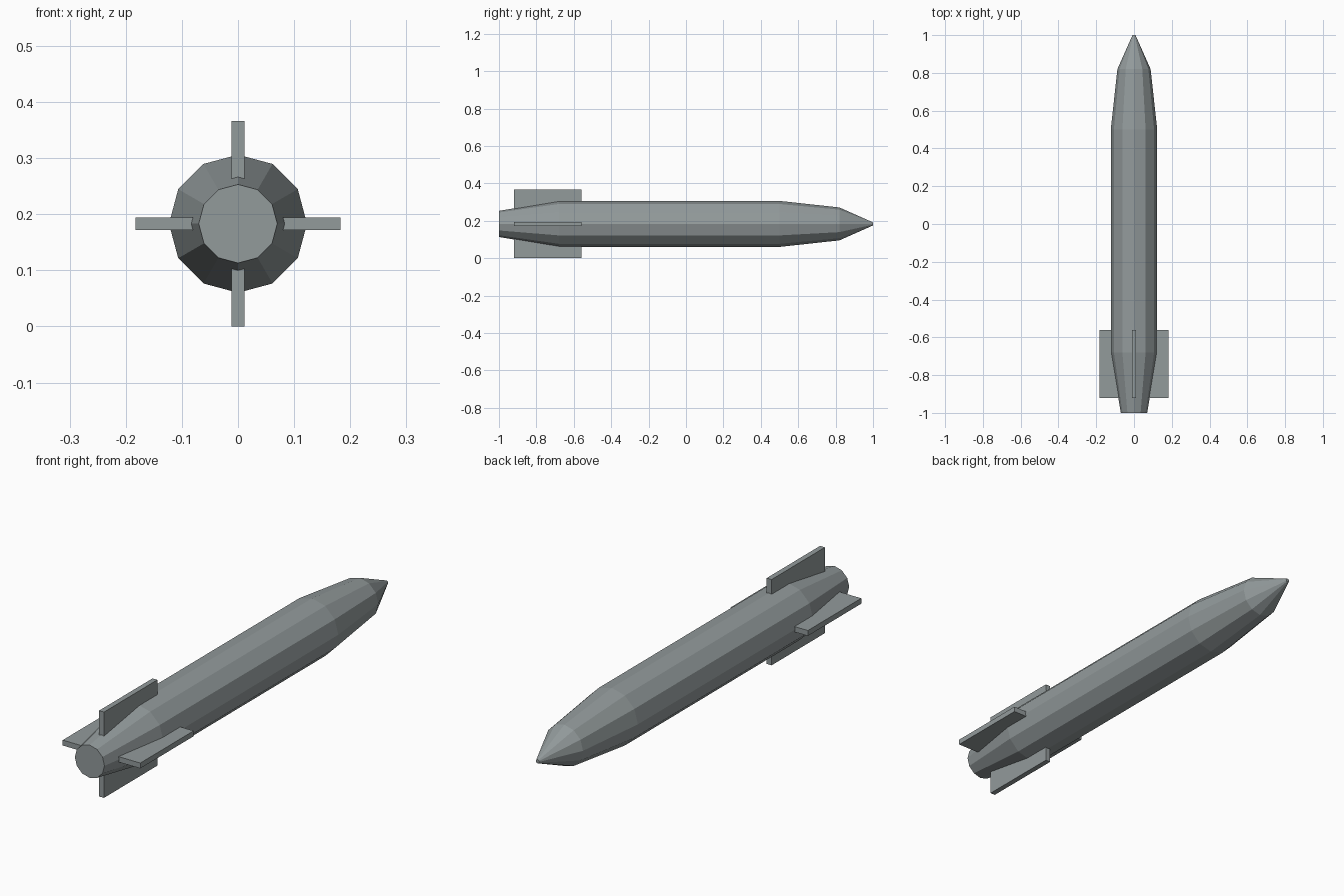
import bpy, bmesh
from math import sin, cos, pi
from mathutils import Matrix, Vector

cube = bpy.data.objects.get("Cube")
if cube:
    bpy.data.objects.remove(cube, do_unlink=True)

AXIS_Z = 0.183
SIDES = 12

# Single painted metal colour
grey = bpy.data.materials.new("blue_grey_metal")
grey.use_nodes = True
colour = (0.29, 0.325, 0.33, 1)
grey.diffuse_color = colour
grey.node_tree.nodes["Principled BSDF"].inputs["Base Color"].default_value = colour


def add_object(name, bm):
    bmesh.ops.recalc_face_normals(bm, faces=bm.faces)
    mesh = bpy.data.meshes.new(name)
    bm.to_mesh(mesh)
    bm.free()
    mesh.materials.append(grey)
    obj = bpy.data.objects.new(name, mesh)
    obj.location.z = AXIS_Z
    bpy.context.collection.objects.link(obj)
    return obj


# Faceted body: (y, radius) rings from tail to nose
profile = [(-1, 0.07), (-0.68, 0.123), (0.5, 0.123), (0.82, 0.088), (1, 0.008)]
bm = bmesh.new()
rings = []
for y, r in profile:
    angles = [2 * pi * i / SIDES for i in range(SIDES)]
    rings.append([bm.verts.new((r * cos(a), y, r * sin(a))) for a in angles])
for a, b in zip(rings, rings[1:]):
    for i in range(SIDES):
        j = (i + 1) % SIDES
        bm.faces.new((a[i], a[j], b[j], b[i]))
bm.faces.new(rings[0])
bm.faces.new(rings[-1])
add_object("body", bm)

# Four rectangular tail fins, rooted inside the body
FIN_INNER, FIN_OUTER = 0.05, 0.183
for i, name in enumerate(("left_fin", "bottom_fin", "right_fin", "top_fin")):
    bm = bmesh.new()
    bmesh.ops.create_cube(bm, size=1)
    bmesh.ops.scale(bm, vec=(FIN_OUTER - FIN_INNER, 0.36, 0.023), verts=bm.verts)
    bmesh.ops.translate(bm, vec=((FIN_INNER + FIN_OUTER) / 2, -0.74, 0), verts=bm.verts)
    bmesh.ops.rotate(bm, cent=Vector(), matrix=Matrix.Rotation(i * pi / 2, 3, "Y"), verts=bm.verts)
    add_object(name, bm)
